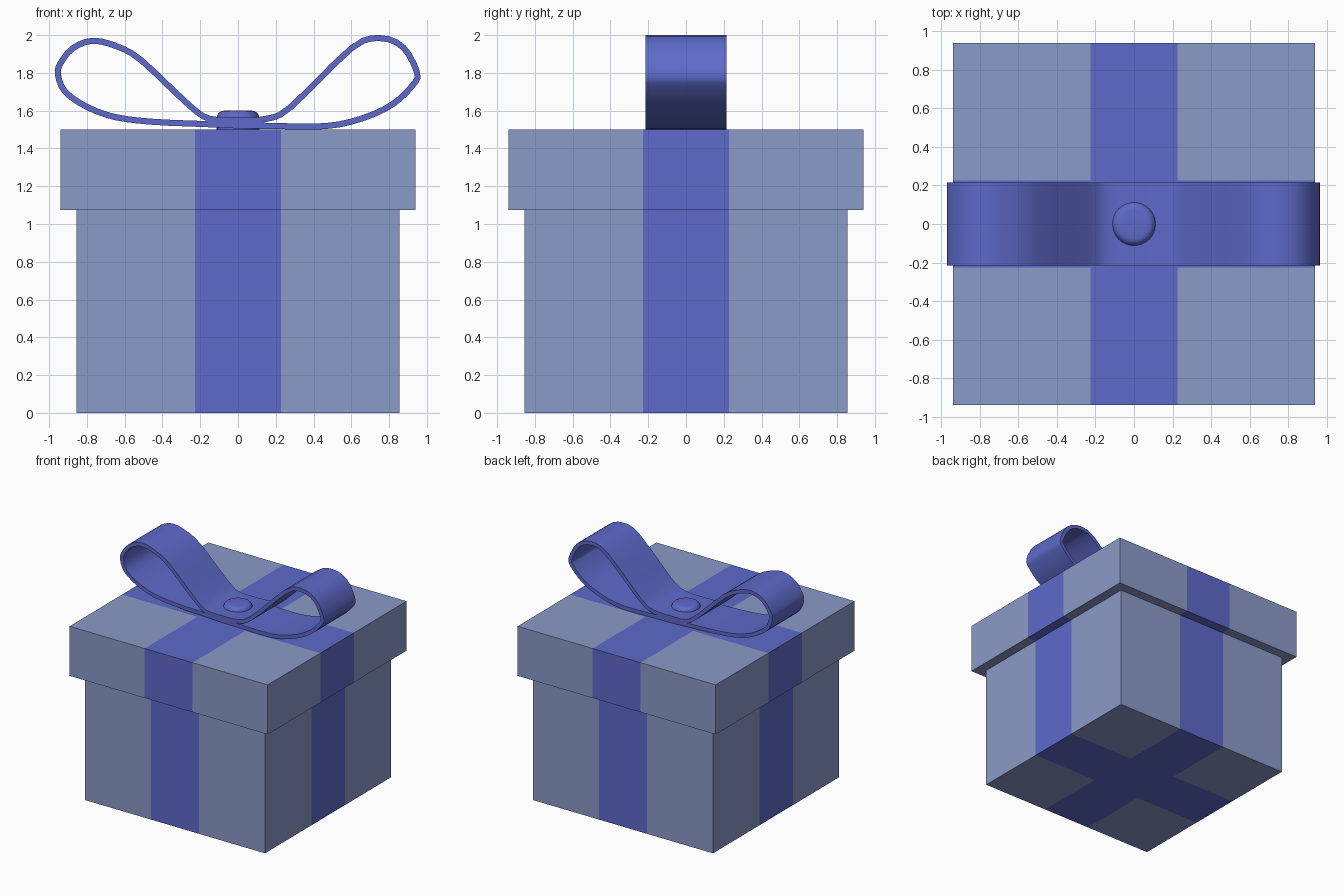
import bpy, bmesh
from mathutils import Vector

if "Cube" in bpy.data.objects:
    bpy.data.objects.remove(bpy.data.objects["Cube"])


def material(name, color):
    m = bpy.data.materials.new(name)
    m.diffuse_color = (*color, 1)
    m.use_nodes = True
    m.node_tree.nodes["Principled BSDF"].inputs["Base Color"].default_value = m.diffuse_color
    return m


PAPER = material("paper_blue", (0.258, 0.328, 0.578))
RIBBON = material("ribbon_blue", (0.112, 0.144, 0.59))
STRIPE = 0.227  # half width of the painted ribbon


def finish(bm, name, mats, smooth=False):
    bmesh.ops.recalc_face_normals(bm, faces=bm.faces)
    me = bpy.data.meshes.new(name)
    bm.to_mesh(me)
    bm.free()
    for m in mats:
        me.materials.append(m)
    ob = bpy.data.objects.new(name, me)
    bpy.context.collection.objects.link(ob)
    if smooth:
        bpy.ops.object.select_all(action='DESELECT')
        ob.select_set(True)
        bpy.context.view_layer.objects.active = ob
        bpy.ops.object.shade_smooth_by_angle(angle=0.7)
    return ob


def striped_box(name, half, z0, z1):
    """Box cut along the ribbon edges, with the crossing bands coloured."""
    bm = bmesh.new()
    bmesh.ops.create_cube(bm, size=1)
    for v in bm.verts:
        v.co = (v.co.x * 2 * half, v.co.y * 2 * half, z0 if v.co.z < 0 else z1)
    for axis in (Vector((1, 0, 0)), Vector((0, 1, 0))):
        for s in (-STRIPE, STRIPE):
            bmesh.ops.bisect_plane(bm, geom=bm.verts[:] + bm.edges[:] + bm.faces[:],
                                   plane_co=axis * s, plane_no=axis)
    for f in bm.faces:
        c = f.calc_center_median()
        f.material_index = int(min(abs(c.x), abs(c.y)) < STRIPE)
    return finish(bm, name, (PAPER, RIBBON))


def smooth_loop(pts, steps):
    """Closed Catmull-Rom curve through the points."""
    out, n = [], len(pts)
    for i in range(n):
        a, b, c, d = (Vector(pts[(i + k) % n]) for k in (-1, 0, 1, 2))
        for s in range(steps):
            t = s / steps
            out.append(0.5 * (2 * b + (c - a) * t + (2 * a - 5 * b + 4 * c - d) * t * t
                              + (3 * b - a - 3 * c + d) * t ** 3))
    return out


# box and lid
striped_box("box_body", 0.855, 0, 1.075)
striped_box("box_lid", 0.94, 1.075, 1.5)

# bow: one closed band forming both loops (x, z centre line)
path = smooth_loop([
    (0, 1.55), (-.15, 1.557), (-.26, 1.63), (-.51, 1.865), (-.64, 1.94), (-.77, 1.97),
    (-.875, 1.93), (-.94, 1.85), (-.953, 1.79), (-.915, 1.70), (-.80, 1.62), (-.65, 1.566),
    (-.45, 1.541), (-.2, 1.53), (0, 1.522), (.15, 1.52), (.46, 1.518), (.66, 1.56),
    (.82, 1.635), (.925, 1.735), (.948, 1.80), (.875, 1.935), (.75, 1.984), (.60, 1.93),
    (.28, 1.62), (.15, 1.557)], 3)
bm = bmesh.new()
rings = []
for i, p in enumerate(path):
    t = (path[(i + 1) % len(path)] - path[i - 1]).normalized()
    n = Vector((-t.y, t.x)) * 0.016
    rings.append([bm.verts.new((p.x + s * n.x, y, p.y + s * n.y))
                  for s, y in ((1, -.215), (1, .215), (-1, .215), (-1, -.215))])
for i, b in enumerate(rings):
    a = rings[i - 1]
    for k in range(4):
        bm.faces.new((a[k], a[(k + 1) % 4], b[(k + 1) % 4], b[k]))
finish(bm, "bow_loops", (RIBBON,), True)

# rounded knot button in the middle of the bow
bm = bmesh.new()
bmesh.ops.create_cone(bm, cap_ends=True, segments=32, radius1=0.113, radius2=0.113, depth=0.1)
bmesh.ops.translate(bm, verts=bm.verts, vec=(0, 0, 1.55))
rim = [e for e in bm.edges if all(v.co.z > 1.59 for v in e.verts)]
bmesh.ops.bevel(bm, geom=rim, offset=0.04, segments=5, profile=0.5, affect='EDGES')
finish(bm, "bow_knot", (RIBBON,), True)
